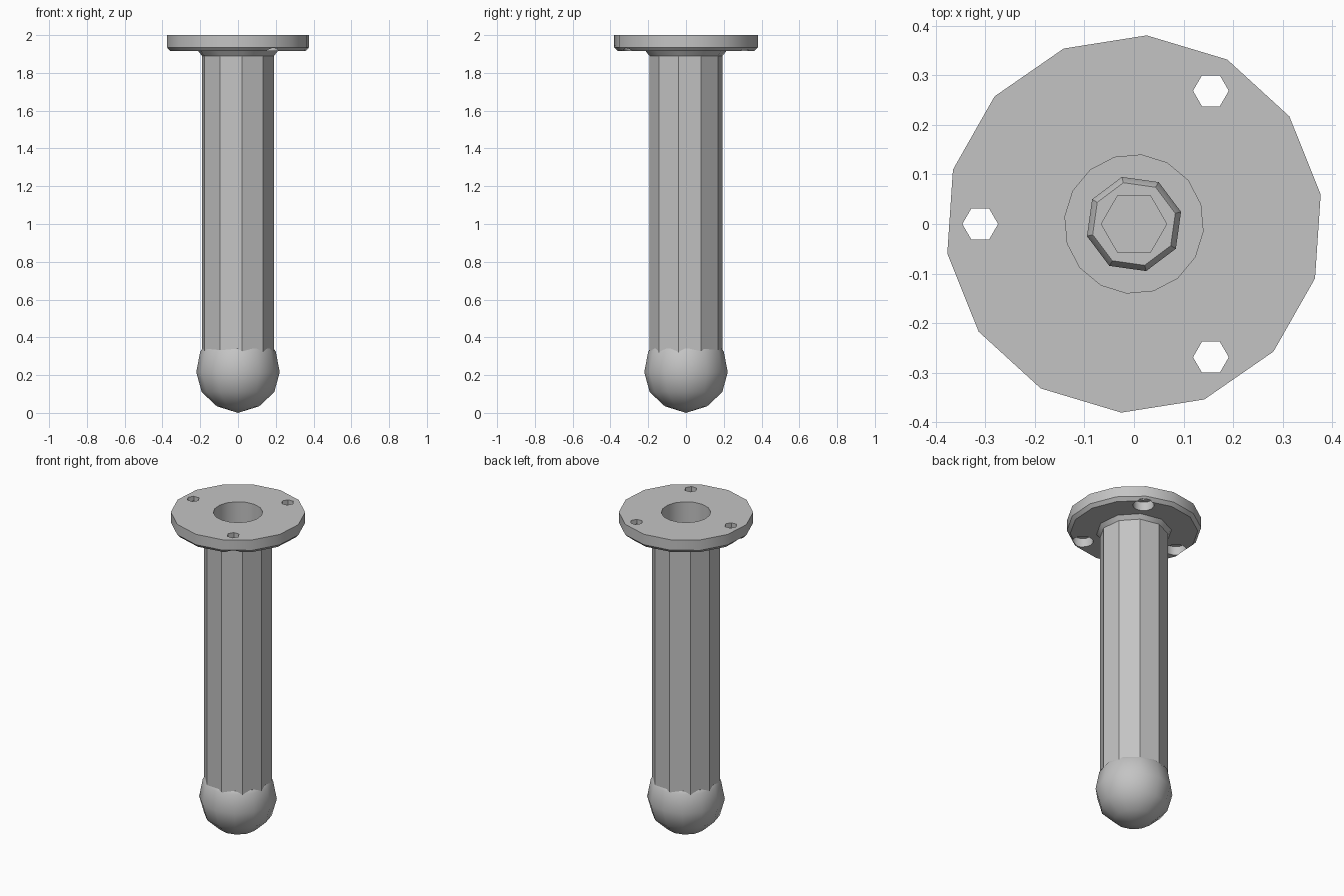
import bpy, bmesh
from math import cos, sin, radians, pi

cube = bpy.data.objects.get("Cube")
if cube:
    bpy.data.objects.remove(cube, do_unlink=True)

grey = bpy.data.materials.new("plain grey")
grey.use_nodes = True
grey.diffuse_color = (0.55, 0.55, 0.55, 1)
grey.node_tree.nodes["Principled BSDF"].inputs["Base Color"].default_value = (0.55, 0.55, 0.55, 1)


def lathe(name, profile, sides, turn=0, centre=(0, 0)):
    """Closed solid turned from (radius, z) points, listed from bottom to top."""
    bm = bmesh.new()
    rings = []
    for r, z in profile:
        count = sides if r > 0 else 1
        angles = [radians(turn) + 2 * pi * i / sides for i in range(count)]
        rings.append([bm.verts.new((centre[0] + r * cos(a), centre[1] + r * sin(a), z)) for a in angles])
    for low, high in zip(rings, rings[1:]):
        for i in range(sides):
            j = (i + 1) % sides
            if len(low) == 1:
                bm.faces.new((low[0], high[j], high[i]))
            else:
                bm.faces.new((low[i], low[j], high[j], high[i]))
    for ring in (rings[0], rings[-1]):
        if len(ring) > 1:
            bm.faces.new(ring)
    bmesh.ops.recalc_face_normals(bm, faces=bm.faces)
    mesh = bpy.data.meshes.new(name)
    bm.to_mesh(mesh)
    bm.free()
    mesh.materials.append(grey)
    obj = bpy.data.objects.new(name, mesh)
    bpy.context.collection.objects.link(obj)
    return obj


def activate(obj):
    bpy.ops.object.select_all(action='DESELECT')
    obj.select_set(True)
    bpy.context.view_layer.objects.active = obj


def cut(obj, *args):
    """Subtract a turned solid from an object."""
    cutter = lathe("cutter", *args)
    cutter.hide_render = True
    activate(obj)
    mod = obj.modifiers.new("cut", 'BOOLEAN')
    mod.operation = 'DIFFERENCE'
    mod.solver = 'EXACT'
    mod.object = cutter
    bpy.ops.object.modifier_apply(modifier=mod.name)
    bpy.data.objects.remove(cutter, do_unlink=True)


# Mounting flange with a small lower bevel
flange = lathe("flange", [(0.362, 1.915), (0.381, 1.935), (0.381, 2.0)], 14, 9)

# Ten-sided column with a flared neck
column = lathe("column", [(0.15, 0.2), (0.195, 0.22), (0.195, 1.89), (0.217, 1.918)], 10, -11.7)

# Central bore through the flange and down the column
BORE_FLOOR = 0.40
for part in (flange, column):
    cut(part, [(0.14, BORE_FLOOR), (0.14, 2.1)], 16, 16.4)

# Three screw holes, each counterbored from below
for angle in (60, 180, 300):
    spot = (0.31 * cos(radians(angle)), 0.31 * sin(radians(angle)))
    cut(flange, [(0.036, 1.8), (0.036, 2.1)], 6, 0, spot)
    cut(flange, [(0.061, 1.8), (0.061, 1.97)], 12, 0, spot)

# Bolt head with hexagonal socket at the bottom of the bore
bolt = lathe("bolt_head", [(0.098, BORE_FLOOR - 0.02), (0.098, BORE_FLOOR + 0.08),
                           (0.086, BORE_FLOOR + 0.1)], 8, 14.5)
cut(bolt, [(0.066, BORE_FLOOR + 0.04), (0.066, BORE_FLOOR + 0.2)], 6)

# Rounded foot wrapped around the column end
foot = lathe("foot", [(0, 0), (0.112, 0.035), (0.192, 0.11), (0.221, 0.215),
                      (0.2, 0.325), (0.188, 0.342)], 12)

for part in (flange, column, bolt, foot):
    activate(part)
    bpy.ops.object.shade_smooth_by_angle(angle=radians(32))
